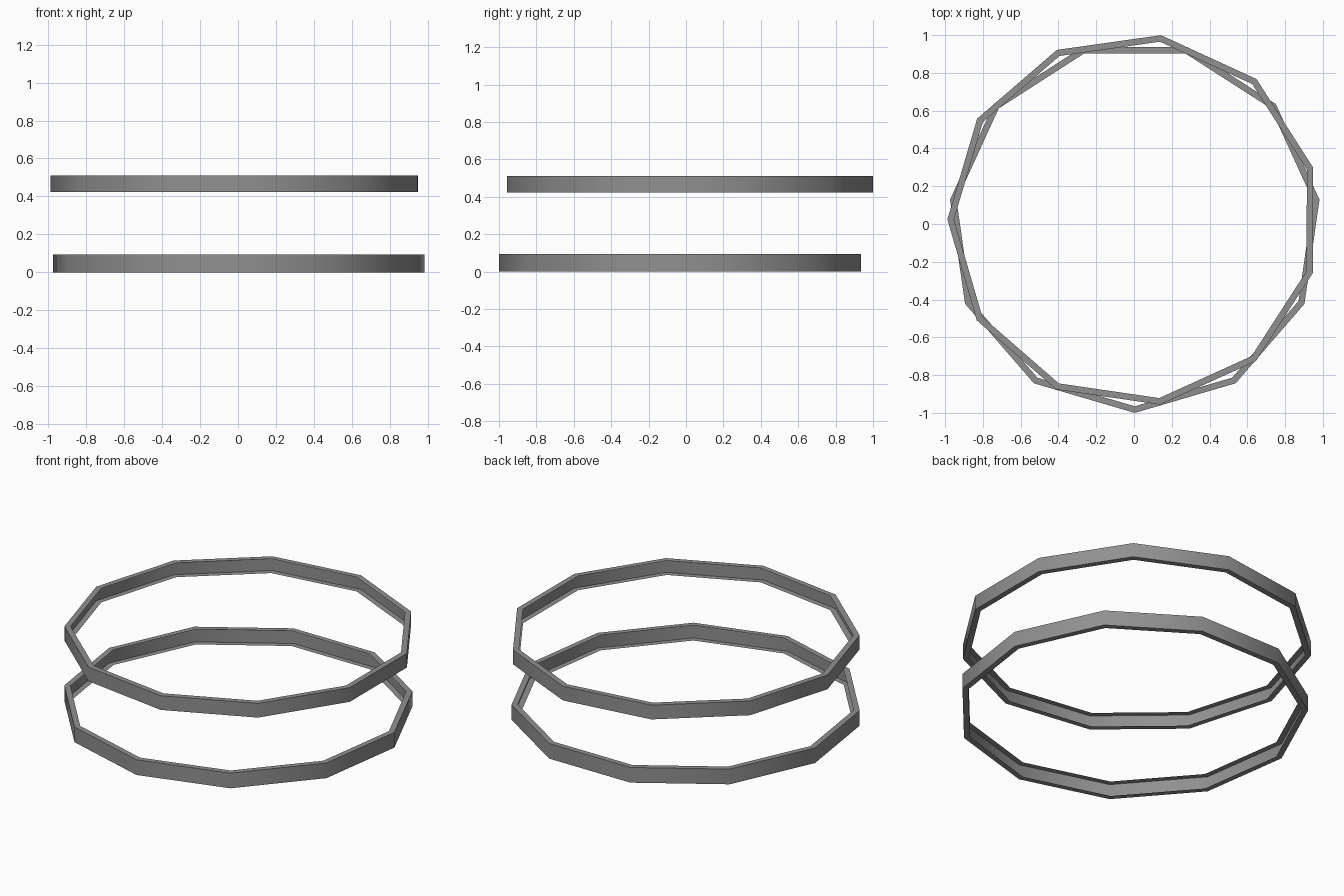
import bpy, bmesh
from math import radians, sin, cos, tau

cube = bpy.data.objects.get("Cube")
if cube:
    bpy.data.objects.remove(cube, do_unlink=True)

SIDES = 11
RADIUS = 0.988
LIP = 0.035

grey = bpy.data.materials.new("mid_grey")
grey.use_nodes = True
colour = (0.28, 0.28, 0.28, 1)
grey.diffuse_color = colour
grey.node_tree.nodes["Principled BSDF"].inputs["Base Color"].default_value = colour


def channel_ring(name, centre, start, bottom, top):
    """Sheet ring: outer wall with a thin lip folded inward at both rims."""
    profile = [(RADIUS - LIP, bottom), (RADIUS, bottom),
               (RADIUS, top), (RADIUS - LIP, top)]
    bm = bmesh.new()
    columns = []
    for i in range(SIDES):
        a = radians(start) + tau * i / SIDES
        columns.append([bm.verts.new((centre[0] + r * cos(a),
                                      centre[1] + r * sin(a), z))
                        for r, z in profile])
    for i, col in enumerate(columns):
        nxt = columns[(i + 1) % SIDES]
        for j in range(len(profile) - 1):
            bm.faces.new((col[j], nxt[j], nxt[j + 1], col[j + 1]))
    mesh = bpy.data.meshes.new(name)
    bm.to_mesh(mesh)
    bm.free()
    mesh.materials.append(grey)
    ring = bpy.data.objects.new(name, mesh)
    bpy.context.collection.objects.link(ring)
    # Smooth around the wall, sharp where the lips fold
    bpy.ops.object.select_all(action="DESELECT")
    ring.select_set(True)
    bpy.context.view_layer.objects.active = ring
    bpy.ops.object.shade_smooth_by_angle(angle=radians(45))


# The two rings, turned differently from each other
channel_ring("lower_ring", (0.004, -0.012), -90, 0, 0.094)
channel_ring("upper_ring", (0, 0.022), 81.7, 0.422, 0.51)
